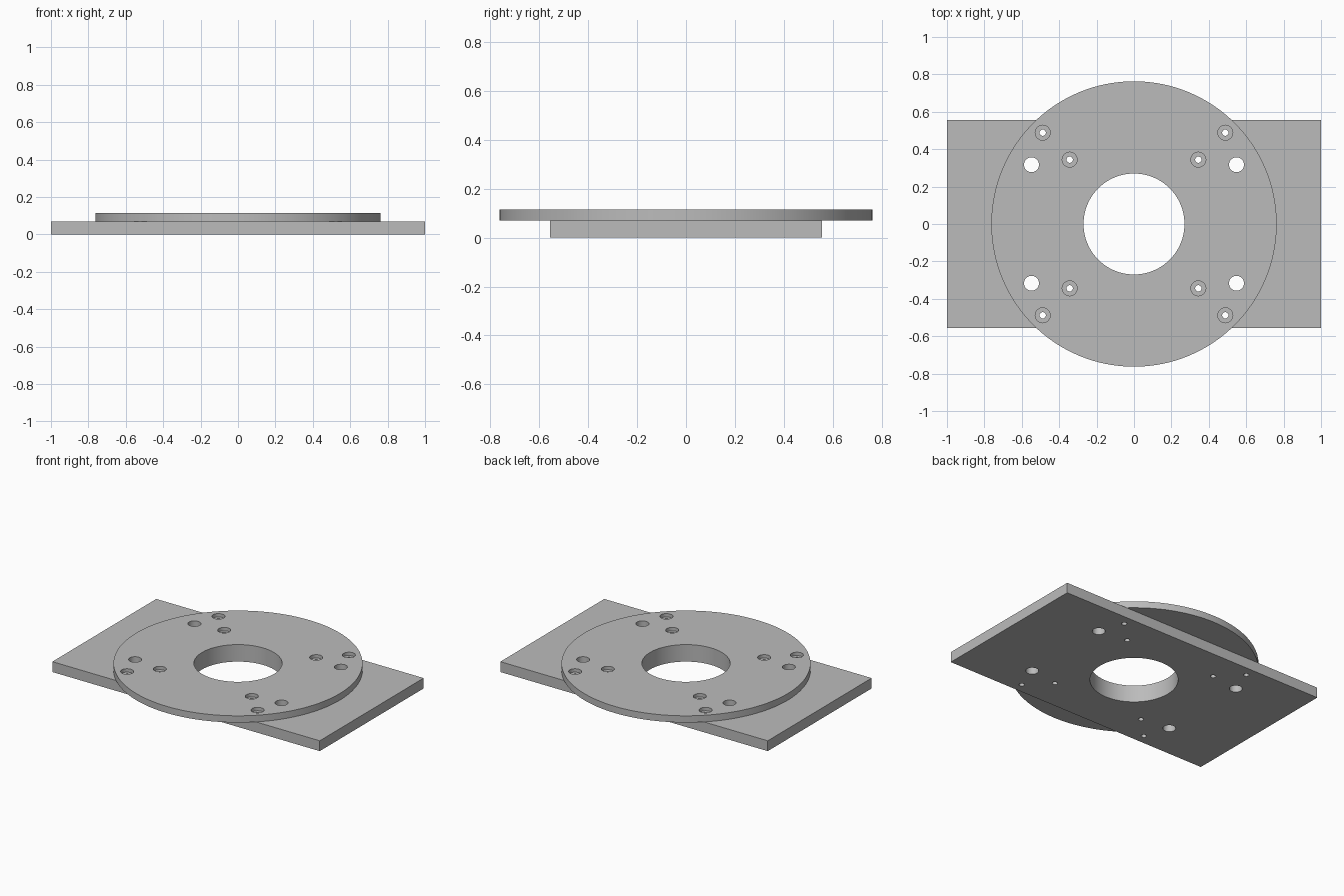
import bpy
import math

cube = bpy.data.objects.get("Cube")
if cube:
    bpy.data.objects.remove(cube, do_unlink=True)

# Main dimensions
PLATE_TOP, DISC_TOP = 0.07, 0.115
LEDGE = 0.092

grey = bpy.data.materials.new("machined grey")
grey.use_nodes = True
colour = (0.5, 0.5, 0.5, 1)
grey.diffuse_color = colour
grey.node_tree.nodes["Principled BSDF"].inputs["Base Color"].default_value = colour


def cylinder(name, x, y, radius, bottom, top, sides):
    bpy.ops.mesh.primitive_cylinder_add(
        vertices=sides, radius=radius, depth=top - bottom,
        location=(x, y, (top + bottom) / 2))
    obj = bpy.context.object
    obj.name = name
    obj.data.materials.append(grey)
    return obj


def cut(target, cutter):
    mod = target.modifiers.new(cutter.name, 'BOOLEAN')
    mod.operation = 'DIFFERENCE'
    mod.solver = 'EXACT'
    mod.object = cutter
    cutter.hide_render = True
    cutter.hide_set(True)


# Rectangular base plate
bpy.ops.mesh.primitive_cube_add(size=1, location=(0, 0, PLATE_TOP / 2))
plate = bpy.context.object
plate.name = "base_plate"
plate.scale = (2, 1.11, PLATE_TOP)
bpy.ops.object.transform_apply(location=False, rotation=False, scale=True)
plate.data.materials.append(grey)

# Round mounting disc
disc = cylinder("mounting_disc", 0, 0, 0.763, PLATE_TOP, DISC_TOP, 128)

# Central bore
bore = cylinder("bore_cutter", 0, 0, 0.27, -0.1, 0.3, 96)
cut(plate, bore)
cut(disc, bore)

# Bolt holes in each quadrant: plain through holes and counterbored screw holes
for sx in (-1, 1):
    for sy in (-1, 1):
        bolt = cylinder("bolt_hole_cutter", sx * 0.548, sy * 0.317, 0.04, -0.1, 0.3, 32)
        cut(plate, bolt)
        cut(disc, bolt)
        for r in (0.344, 0.488):
            pilot = cylinder("pilot_cutter", sx * r, sy * r, 0.017, -0.1, 0.3, 24)
            cut(plate, pilot)
            cut(disc, pilot)
            cut(disc, cylinder("counterbore_cutter", sx * r, sy * r, 0.04, LEDGE, 0.3, 32))

# Apply the cuts and smooth the round walls
bpy.context.view_layer.update()
graph = bpy.context.evaluated_depsgraph_get()
for obj in (plate, disc):
    mesh = bpy.data.meshes.new_from_object(obj.evaluated_get(graph))
    obj.modifiers.clear()
    obj.data = mesh
for obj in list(bpy.data.objects):
    if obj.name.split(".")[0].endswith("_cutter"):
        bpy.data.objects.remove(obj, do_unlink=True)
for obj in (plate, disc):
    bpy.ops.object.select_all(action='DESELECT')
    obj.select_set(True)
    bpy.context.view_layer.objects.active = obj
    bpy.ops.object.shade_smooth_by_angle(angle=math.radians(30))
